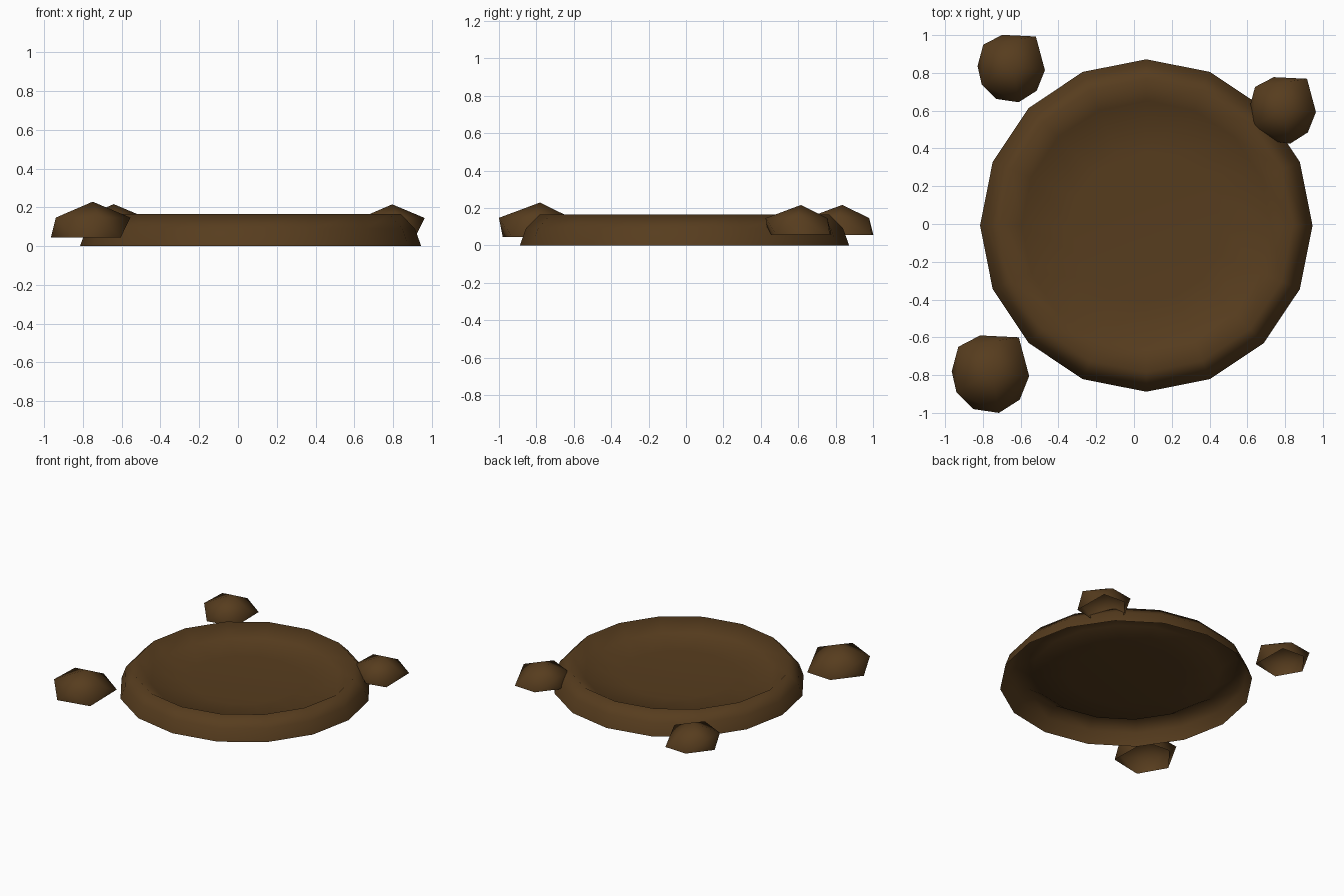
import bpy, bmesh, math

if "Cube" in bpy.data.objects:
    bpy.data.objects.remove(bpy.data.objects["Cube"])

mud = bpy.data.materials.new("mud brown")
mud.diffuse_color = (0.095, 0.046, 0.013, 1)
mud.use_nodes = True
mud.node_tree.nodes["Principled BSDF"].inputs["Base Color"].default_value = mud.diffuse_color


def finish(bm, name, loc):
    me = bpy.data.meshes.new(name)
    bm.to_mesh(me)
    bm.free()
    ob = bpy.data.objects.new(name, me)
    bpy.context.collection.objects.link(ob)
    ob.location = loc
    me.materials.append(mud)
    for p in me.polygons:
        p.use_smooth = True
    return ob


def rings_to_mesh(rings, cap):
    """Join equal-length rings (outside to inside) and close with a centre point."""
    bm = bmesh.new()
    rows = [[bm.verts.new(p) for p in r] for r in rings]
    n = len(rows[0])
    for a, b in zip(rows, rows[1:]):
        for i in range(n):
            j = (i + 1) % n
            bm.faces.new((a[i], a[j], b[j], b[i]))
    tip = bm.verts.new(cap)
    for i in range(n):
        bm.faces.new((rows[-1][i], rows[-1][(i + 1) % n], tip))
    return bm


# Shallow puddle mound: 16-sided open shell with a sunken floor
profile = [(0.88, 0), (0.848, 0.09), (0.775, 0.165), (0.66, 0.09), (0.4, 0.075)]
rings = [[(r * math.cos(i * math.tau / 16), r * math.sin(i * math.tau / 16), z)
          for i in range(16)] for r, z in profile]
finish(rings_to_mesh(rings, (0, 0, 0.07)), "mud_mound", (0.065, -0.008, 0))

# Clods: lumpy icosahedron caps, open underneath
lower = [(-0.205, 0), (-0.055, 0.19), (0.15, 0.18), (0.155, -0.15), (-0.09, -0.2)]
upper = [(-0.17, 0.13), (0.05, 0.165), (0.205, -0.025), (0.045, -0.22), (-0.18, -0.11)]


def clod(name, loc, s):
    bm = bmesh.new()
    lo = [bm.verts.new((x, y, -0.087)) for x, y in lower]
    up = [bm.verts.new((x, y, 0.015)) for x, y in upper]
    tip = bm.verts.new((0.01, 0, 0.097))
    for i in range(5):
        j = (i + 1) % 5
        bm.faces.new((lo[i], up[i], lo[j]))
        bm.faces.new((up[i], up[j], lo[j]))
        bm.faces.new((up[i], tip, up[j]))
    bmesh.ops.recalc_face_normals(bm, faces=bm.faces)
    bmesh.ops.scale(bm, vec=(s, s, s), verts=bm.verts)
    finish(bm, name, loc)


clod("front_left_clod", (-0.76, -0.78, 0.132), 1.0)
clod("back_left_clod", (-0.65, 0.836, 0.132), 0.87)
clod("back_right_clod", (0.787, 0.614, 0.132), 0.86)
